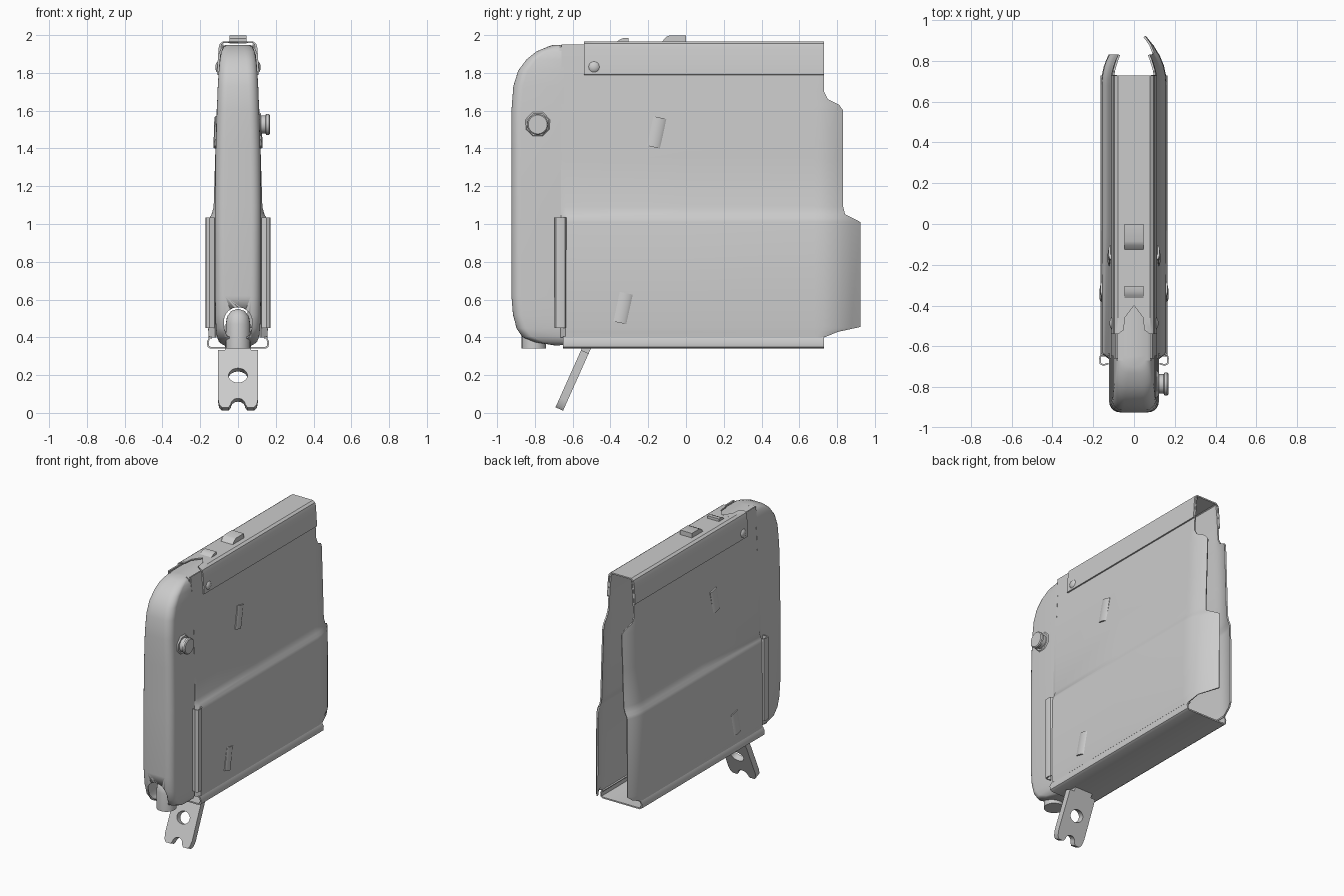
import bpy, bmesh, math
from mathutils import Vector, Matrix

if "Cube" in bpy.data.objects:
    bpy.data.objects.remove(bpy.data.objects["Cube"])


def finish(ob, angle=35):
    bpy.ops.object.select_all(action='DESELECT')
    ob.select_set(True)
    bpy.context.view_layer.objects.active = ob
    bpy.ops.object.shade_smooth_by_angle(angle=math.radians(angle))
    return ob


def from_bmesh(name, bm, thick=0, angle=35):
    bmesh.ops.recalc_face_normals(bm, faces=bm.faces)
    me = bpy.data.meshes.new(name)
    bm.to_mesh(me)
    bm.free()
    ob = bpy.data.objects.new(name, me)
    bpy.context.collection.objects.link(ob)
    if thick:
        m = ob.modifiers.new("sheet", 'SOLIDIFY')
        m.thickness, m.offset = thick, 0
        bpy.context.view_layer.objects.active = ob
        bpy.ops.object.modifier_apply(modifier=m.name)
    return finish(ob, angle)


def loft(name, rows, thick=0, ends=False, closed=False, angle=35):
    bm = bmesh.new()
    vs = [[bm.verts.new(p) for p in r] for r in rows]
    n = len(rows[0])
    for a, b in zip(vs, vs[1:]):
        for i in range(n if closed else n - 1):
            j = (i + 1) % n
            bm.faces.new((a[i], a[j], b[j], b[i]))
    if ends:
        bm.faces.new(vs[0])
        bm.faces.new(vs[-1])
    return from_bmesh(name, bm, thick, angle)


def channel(name, profile, y0, y1, thick):
    return loft(name, [[(x, y, z) for x, z in profile] for y in (y0, y1)], thick)


def turned(name, profile, matrix, sides=24):
    """Solid of revolution about local z from (radius, height) pairs."""
    rows = [[matrix @ Vector((r * math.cos(a), r * math.sin(a), h))
             for a in [2 * math.pi * i / sides for i in range(sides)]] for r, h in profile]
    return loft(name, rows, ends=True, closed=True)


# Side walls: stepped sheet, back edge curling inward
wall_rows = [(.40, .15, .73), (.43, .152, .80), (.455, .154, .92), (1.01, .151, .92),
             (1.03, .146, .88), (1.05, .135, .84), (1.09, .124, .83), (1.35, .116, .83),
             (1.60, .108, .83), (1.63, .106, .81), (1.66, .104, .75), (1.70, .102, .73),
             (1.85, .094, .73), (1.95, .084, .73)]
for side, s in (("right", 1), ("left", -1)):
    rows = []
    for z, x, yb in wall_rows:
        if s < 0:
            yb = min(yb, .83)
        ys = [-.66, -.635, 0, .68] + [.68 + (yb - .68) * t / 5 for t in range(1, 6)]
        rows.append([(s * ((min(x, .118) if y == -.66 else x) - .1 * (max(0, y - .7) / .22) ** 2), y, z)
                     for y in ys])
    loft(side + "_wall", rows, .01)
    # Rolled front edge on the lower wall
    edge = [(.15, -.635), (.163, -.642), (.167, -.66), (.165, -.685), (.15, -.692), (.125, -.685)]
    loft(side + "_rolled_edge", [[(s * x, y, z) for x, y in edge] for z in (.45, 1.035)], .008)
    # Raised slanted louvres
    for nm, y, z, x in (("upper", -.155, 1.485, .112), ("lower", -.333, .555, .152)):
        rot = Matrix.Rotation(math.radians(-12), 3, 'X')
        rr = []
        for v in (-.08, .08):
            k = .005 if v > 0 else 0
            ring = [(-.02, -.035), (.012 - k, -.035), (.018 - k, -.015), (.018 - k, .02), (.006, .035), (-.02, .035)]
            rr.append([Vector((s * (x + dx), y, z)) + rot @ Vector((0, dy, v)) for dx, dy in ring])
        loft(f"{side}_{nm}_louvre", rr, ends=True, closed=True)
    # Cap rivets
    turned(side + "_cap_rivet", [(.03, -.01), (.03, .008), (.022, .016), (.008, .02)],
           Matrix.Translation((s * .1, -.487, 1.83)) @ Matrix.Rotation(s * math.pi / 2, 4, 'Y'), 16)

# Bottom tray
half = [(.138, .395), (.15, .40), (.16, .375), (.157, .352), (.145, .345)]
channel("bottom_tray", half + [(-x, z) for x, z in reversed(half)], -.65, .73, .01)

# Top cap with forked front end
half = [(.107, 1.79), (.098, 1.93), (.092, 1.952), (.078, 1.962)]
channel("top_cap", half + [(-x, z) for x, z in reversed(half)], -.40, .73, .01)
for s in (1, -1):
    fork = [[(s * x, y, z) for x, z in half + [(xi, 1.962)]]
            for y, xi in ((-.54, .077), (-.52, .05), (-.46, .045), (-.40, .0))]
    loft("cap_fork_right" if s > 0 else "cap_fork_left", fork, .01)

# Inner roof under the fork, reaching the front cover
channel("inner_roof", [(.085, 1.90), (.08, 1.935), (.065, 1.945), (-.065, 1.945), (-.08, 1.935), (-.085, 1.90)],
        -.67, -.36, .008)

# Clips on the top cap
for nm, y0, y1, h in (("rear_clip", -.135, 0, 1.999), ("front_clip", -.38, -.305, 1.985)):
    prof = [(y0, 1.955), (y0 + .03, h - .008), (y0 + .05, h), (y1, h), (y1, 1.955)]
    loft(nm, [[(x, y, z) for y, z in prof] for x in (-.046, .046)], ends=True, closed=True)

# Rounded front cover, lofted from U-shaped slices: z, half width, front y
slices = [(.362, .075, -.70), (.378, .098, -.80), (.405, .108, -.865), (.45, .113, -.895),
          (.52, .116, -.912), (.62, .117, -.92), (1.1, .118, -.92), (1.4, .114, -.92), (1.6, .108, -.92),
          (1.73, .103, -.91), (1.81, .098, -.885), (1.87, .092, -.84), (1.91, .085, -.79),
          (1.935, .073, -.73), (1.945, .055, -.70)]
rows = []
for z, w, yf in slices:
    r = min(.048, w * .8, (-.65 - yf) * .9)
    h = [(w, -.645)] + [(w - r + r * math.cos(a), yf + r - r * math.sin(a))
                        for a in [math.pi / 2 * i / 6 for i in range(7)]]
    rows.append([(x, y, z) for x, y in h] + [(-x, y, z) for x, y in reversed(h)])
cover = loft("front_cover", rows, .008, ends=True, angle=40)

# Arched opening at the foot of the cover
dome = [(.075 * math.cos(a), .485 + .075 * math.sin(a)) for a in [math.pi / 2 * i / 8 for i in range(8)]]
cutter = turned("opening_cutter", [(.075, .30)] + dome + [(.001, .56)],
                Matrix.Translation((0, -.91, 0)), 32)
cutter.hide_render = True
m = cover.modifiers.new("opening", 'BOOLEAN')
m.operation, m.object, m.solver = 'DIFFERENCE', cutter, 'EXACT'
bpy.context.view_layer.objects.active = cover
bpy.ops.object.modifier_apply(modifier=m.name)
bpy.data.objects.remove(cutter)

# Spout seen through the opening
turned("bottom_spout", [(.05, .342), (.065, .342), (.065, .47), (.058, .51), (.035, .54), (.005, .55)],
       Matrix.Translation((0, -.805, 0)))

# Side knob on an octagonal collar
place = Matrix.Translation((0, -.785, 1.527)) @ Matrix.Rotation(math.pi / 2, 4, 'Y')
turned("knob_collar", [(.074, .09), (.074, .108), (.062, .122)], place @ Matrix.Rotation(math.pi / 8, 4, 'Z'), 8)
turned("side_knob", [(.048, .10), (.048, .145), (.056, .149), (.056, .163), (.05, .169)], place)

# Tilted foot bracket: outline with an oval hole
outline = [(.07, .385), (.07, .335), (.105, .335), (.107, .06), (.1, .02), (.085, .003), (.05, .003)]
outline += [(.038 * math.cos(a), .02 + .035 * math.sin(a)) for a in [math.pi / 2 * i / 6 for i in range(7)]]
outline += [(-x, y) for x, y in reversed(outline[:-1])]
hole = [(.05 * math.cos(a), .188 + .042 * math.sin(a)) for a in [2 * math.pi * i / 24 for i in range(24)]]
cu = bpy.data.curves.new("foot_bracket", 'CURVE')
cu.dimensions, cu.fill_mode, cu.extrude = '2D', 'BOTH', .022
for pts in (outline, hole):
    sp = cu.splines.new('POLY')
    sp.points.add(len(pts) - 1)
    for p, (x, y) in zip(sp.points, pts):
        p.co = (x, y, 0, 1)
    sp.use_cyclic_u = True
foot = bpy.data.objects.new("foot_bracket", cu)
bpy.context.collection.objects.link(foot)
foot.location = (0, -.672, .018)
foot.rotation_euler.x = math.radians(65.9)
bpy.ops.object.select_all(action='DESELECT')
foot.select_set(True)
bpy.context.view_layer.objects.active = foot
bpy.ops.object.convert(target='MESH')
finish(bpy.context.view_layer.objects.active)
